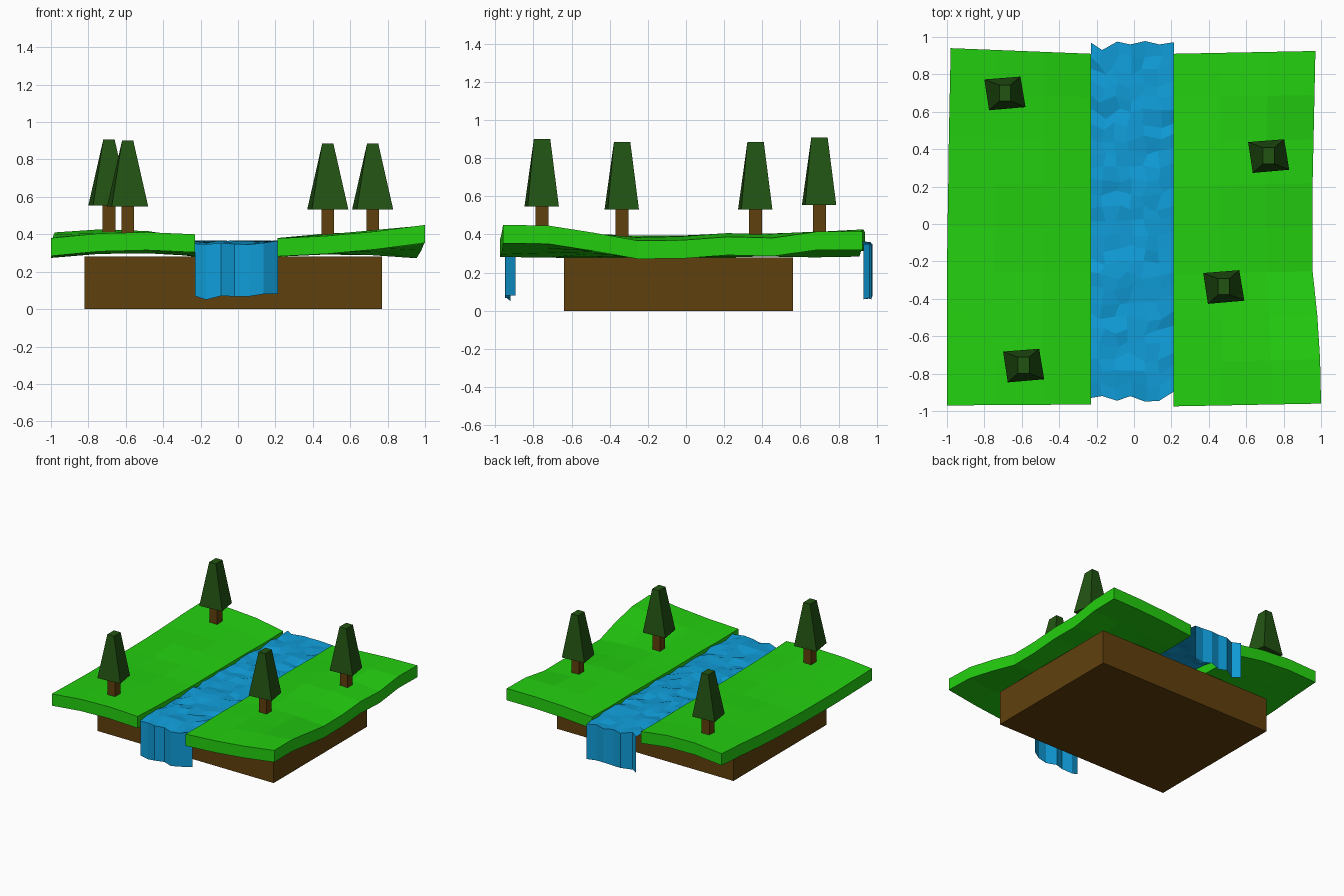
import bpy, bmesh, random
from mathutils import Vector

if "Cube" in bpy.data.objects:
    bpy.data.objects.remove(bpy.data.objects["Cube"])

random.seed(4)


def material(name, rgb):
    m = bpy.data.materials.new(name)
    m.diffuse_color = (*rgb, 1)
    m.use_nodes = True
    m.node_tree.nodes["Principled BSDF"].inputs["Base Color"].default_value = m.diffuse_color
    return m


GRASS = material("grass green", (0.017, 0.63, 0.005))
EARTH = material("earth brown", (0.118, 0.051, 0.004))
LEAF = material("leaf green", (0.016, 0.088, 0.006))
WATER = material("water blue", (0.005, 0.34, 0.70))


def finish(bm, name, mat, recalc=True):
    if recalc:
        bmesh.ops.recalc_face_normals(bm, faces=bm.faces)
    mesh = bpy.data.meshes.new(name)
    bm.to_mesh(mesh)
    bm.free()
    mesh.materials.append(mat)
    ob = bpy.data.objects.new(name, mesh)
    bpy.context.collection.objects.link(ob)
    return ob


def loft(name, bottom, top, mat):
    """Solid between two four-cornered rings."""
    bm = bmesh.new()
    a = [bm.verts.new(p) for p in bottom]
    b = [bm.verts.new(p) for p in top]
    bm.faces.new(a)
    bm.faces.new(b)
    for i in range(4):
        j = (i + 1) % 4
        bm.faces.new((a[i], a[j], b[j], b[i]))
    return finish(bm, name, mat)


def rect(x0, x1, y0, y1, z):
    return [(x0, y0, z), (x1, y0, z), (x1, y1, z), (x0, y1, z)]


def grid(rows):
    """Sheet of quads through rows of points."""
    bm = bmesh.new()
    v = [[bm.verts.new(p) for p in row] for row in rows]
    for r0, r1 in zip(v, v[1:]):
        for i in range(len(r0) - 1):
            bm.faces.new((r0[i], r0[i + 1], r1[i + 1], r1[i]))
    return bm


# Earth block under the land
loft("earth_base", rect(-0.82, 0.77, -0.64, 0.56, 0),
     rect(-0.82, 0.77, -0.64, 0.56, 0.28), EARTH)


# Rolling grass banks: edge heights run front to back, with a low swell between
def bank(name, x_in, x_out, z_in, z_out, swell, y_in, y_out):
    n = len(z_out)
    rows = []
    for j in range(n):
        t = j / (n - 1)
        row = []
        for i in range(4):
            s = i / 3
            y0 = y_in[0] + (y_out[0] - y_in[0]) * s
            y1 = y_in[1] + (y_out[1] - y_in[1]) * s
            row.append((x_in + (x_out[j] - x_in) * s, y0 + (y1 - y0) * t,
                        z_in[j] + (z_out[j] - z_in[j]) * s + swell[j] * 4 * s * (1 - s)))
        rows.append(row)
    bm = grid(rows)
    out = bmesh.ops.extrude_face_region(bm, geom=bm.faces[:], use_keep_orig=True)
    low = [g for g in out["geom"] if isinstance(g, bmesh.types.BMVert)]
    bmesh.ops.translate(bm, vec=Vector((0, 0, -0.096)), verts=low)
    finish(bm, name, GRASS)


bank("right_bank", 0.21,
     [1.0, 0.995, 0.98, 0.955, 0.955, 0.955, 0.96, 0.965, 0.97],
     [0.378, 0.375, 0.38, 0.376, 0.376, 0.378, 0.38, 0.376, 0.38],
     [0.45, 0.447, 0.41, 0.368, 0.37, 0.388, 0.382, 0.415, 0.415],
     [-0.012, 0.0, 0.005, 0.016, 0.02, 0.025, 0.025, 0.015, 0.01],
     (-0.975, 0.91), (-0.96, 0.925))
bank("left_bank", -0.23,
     [-1.0, -1.0, -1.0, -1.0, -0.997, -0.993, -0.99, -0.985, -0.98],
     [0.40, 0.39, 0.385, 0.38, 0.38, 0.38, 0.38, 0.376, 0.38],
     [0.38, 0.375, 0.37, 0.37, 0.37, 0.375, 0.385, 0.40, 0.41],
     [0.02, 0.025, 0.025, 0.02, 0.02, 0.03, 0.025, 0.025, 0.03],
     (-0.965, 0.91), (-0.97, 0.94))

# River sheet that spills over both ends in pleated falls
xs = [-0.23, -0.17, -0.09, -0.02, 0.06, 0.135, 0.215]
front_y = [-0.93, -0.92, -0.945, -0.92, -0.95, -0.945, -0.895]
back_y = [0.97, 0.93, 0.975, 0.96, 0.978, 0.96, 0.972]
front_z = [0.07, 0.05, 0.07, 0.068, 0.068, 0.08, 0.08]
back_z = [0.065, 0.06, 0.07, 0.062, 0.075, 0.065, 0.06]


def jit(a):
    return random.uniform(-a, a)


rows = [list(zip(xs, front_y, front_z))]
N = 26
for j in range(N + 1):
    t = j / N
    inner = 0 < j < N
    row = []
    for i, x in enumerate(xs):
        side = i in (0, len(xs) - 1)
        y = front_y[i] * (1 - t) + back_y[i] * t
        row.append((x + (0 if side or not inner else jit(0.022)),
                    y + (jit(0.018) if inner else 0), 0.356 + jit(0.012)))
    rows.append(row)
rows.append(list(zip(xs, back_y, back_z)))
finish(grid(rows), "river", WATER, recalc=False)

# Trees: square trunk and a skewed, tapered crown
skirt = [(-0.085, -0.092), (0.11, -0.075), (0.083, 0.088), (-0.11, 0.073)]
trees = [(-0.69, 0.70, 0.555), (-0.59, -0.755, 0.548),
         (0.48, -0.335, 0.532), (0.72, 0.365, 0.532)]
for k, (x, y, z) in enumerate(trees, 1):
    h = 0.034
    loft(f"trunk_{k}", rect(x - h, x + h, y - h, y + h, z - 0.2),
         rect(x - h, x + h, y - h, y + h, z + 0.02), EARTH)
    loft(f"crown_{k}", [(x + a, y + b, z) for a, b in skirt],
         rect(x - 0.03, x + 0.03, y - 0.043, y + 0.043, z + 0.353), LEAF)
